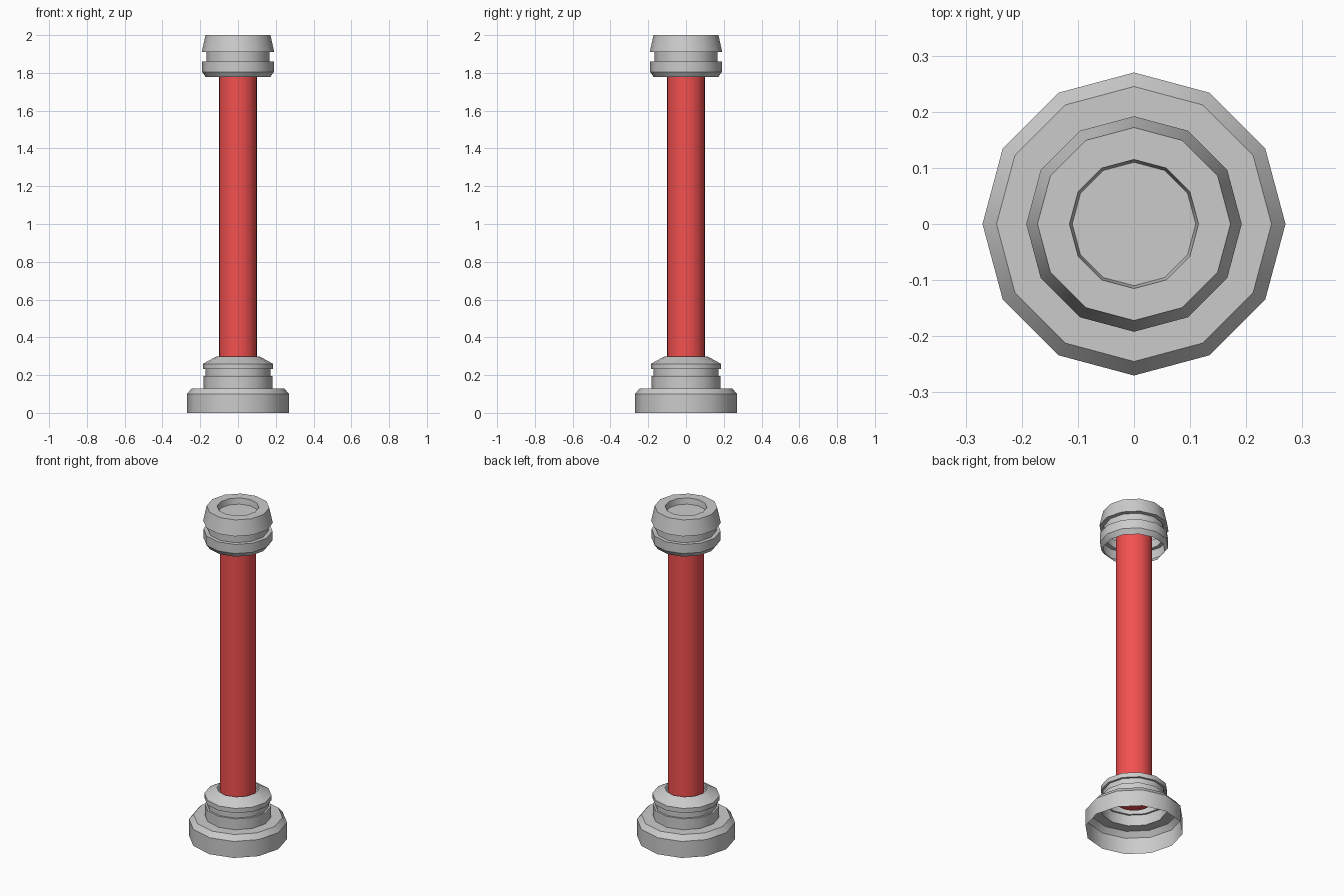
import bpy, bmesh
from math import cos, sin, pi, radians

if "Cube" in bpy.data.objects:
    bpy.data.objects.remove(bpy.data.objects["Cube"])


def lathe(name, profile, sides, color=None):
    """Revolve (radius, z) points around z; radius 0 makes a single pole vertex."""
    bm = bmesh.new()
    rings = []
    for r, z in profile:
        n = sides if r > 0 else 1
        rings.append([bm.verts.new((r * cos(2 * pi * i / sides), r * sin(2 * pi * i / sides), z))
                      for i in range(n)])
    for a, b in zip(rings, rings[1:]):
        for i in range(sides):
            j = (i + 1) % sides
            if len(b) == 1:
                bm.faces.new((a[i], a[j], b[0]))
            elif len(a) == 1:
                bm.faces.new((a[0], b[j], b[i]))
            else:
                bm.faces.new((a[i], a[j], b[j], b[i]))
    mesh = bpy.data.meshes.new(name)
    bm.to_mesh(mesh)
    bm.free()
    obj = bpy.data.objects.new(name, mesh)
    bpy.context.collection.objects.link(obj)
    if color:
        mat = bpy.data.materials.new(name + "_colour")
        mat.diffuse_color = color
        mat.use_nodes = True
        mat.node_tree.nodes["Principled BSDF"].inputs["Base Color"].default_value = mat.diffuse_color
        mesh.materials.append(mat)
    # Smooth around the axis, sharp between the steps
    bpy.ops.object.select_all(action='DESELECT')
    obj.select_set(True)
    bpy.context.view_layer.objects.active = obj
    bpy.ops.object.shade_smooth_by_angle(angle=radians(34))
    return obj


# Hollow base: wide foot, grooved collar and tapered mouth
lathe("base_collar", [(0.27, 0), (0.27, 0.1), (0.245, 0.13), (0.183, 0.13),
                      (0.183, 0.196), (0.172, 0.196), (0.172, 0.232),
                      (0.185, 0.232), (0.185, 0.26), (0.116, 0.298)], 12)

# Red rod, closed at both ends inside the collars
lathe("rod", [(0, 0.18), (0.1, 0.18), (0.1, 1.85), (0, 1.85)], 32, (0.9, 0.08, 0.08, 1))

# Top collar, open below, with a shallow recess in its top
lathe("top_collar", [(0.17, 1.777), (0.19, 1.805), (0.19, 1.86), (0.167, 1.86),
                     (0.167, 1.91), (0.192, 1.91), (0.172, 2.0), (0.115, 2.0),
                     (0.11, 1.965), (0, 1.965)], 12)
